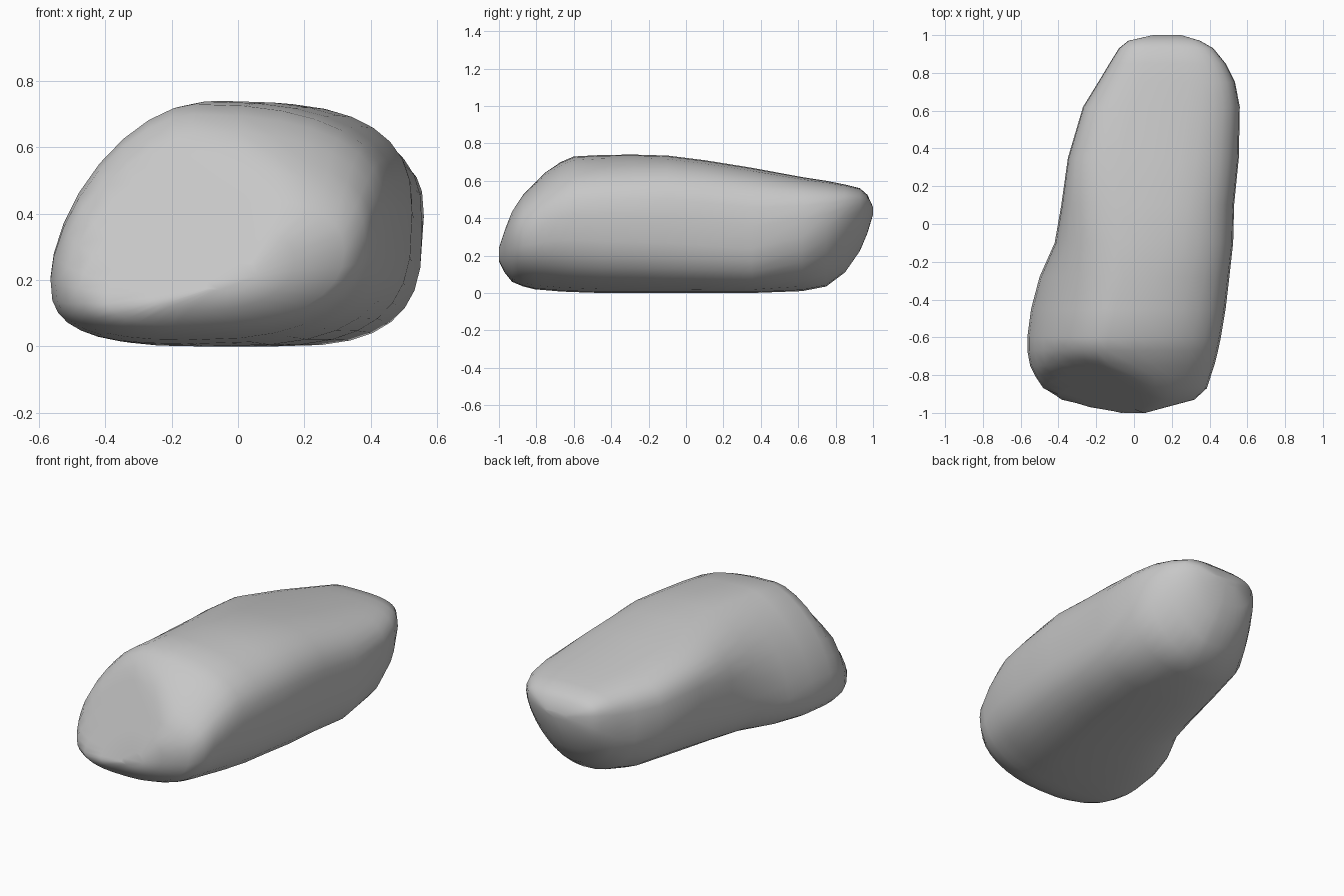
import bpy, bmesh, math
from mathutils import Vector

cube = bpy.data.objects.get("Cube")
if cube:
    bpy.data.objects.remove(cube, do_unlink=True)

# Plain grey stone
stone = bpy.data.materials.new("stone_grey")
stone.use_nodes = True
stone.diffuse_color = (0.57, 0.57, 0.57, 1)
stone.node_tree.nodes["Principled BSDF"].inputs["Base Color"].default_value = stone.diffuse_color

# Cross-sections along the boulder: y, x low, x high, z low, z high
SECTIONS = [
    (-1, -.1, .06, .17, .26),
    (-.97, -.27, .17, .11, .37),
    (-.93, -.4, .32, .06, .46),
    (-.87, -.48, .385, .035, .54),
    (-.81, -.52, .405, .02, .595),
    (-.75, -.55, .425, .015, .65),
    (-.67, -.565, .445, .008, .7),
    (-.6, -.565, .46, .005, .73),
    (-.45, -.545, .485, 0, .738),
    (-.28, -.5, .505, 0, .74),
    (-.1, -.42, .525, 0, .735),
    (.1, -.385, .53, 0, .71),
    (.35, -.35, .555, 0, .67),
    (.62, -.27, .56, .01, .62),
    (.75, -.19, .535, .035, .6),
    (.85, -.13, .485, .11, .58),
    (.93, -.08, .42, .225, .56),
    (.97, -.03, .35, .32, .525),
    (1, .1, .25, .42, .46),
]
STEPS = 32


def mix(a, b, t):
    return a + (b - a) * t


def ramp(y, start, end):
    return min(1, max(0, (y - start) / (end - start)))


def ring_point(section, angle):
    """Point on a rounded outline whose four quarters have their own fullness."""
    y, x0, x1, z0, z1 = section
    t = ramp(y, -.6, .4)
    nose = 1 - ramp(y, -1, -.55)
    tail = ramp(y, .4, .85)
    ridge = ramp(y, -.35, .35)
    c, s = math.cos(angle), math.sin(angle)
    right, upper = c > 0, s > 0
    mid_x = mix(x0, x1, mix(.42, .5, t))
    # The left flank bulges low at the front, both flanks high at the back
    if right:
        mid_z = mix(z0, z1, mix(.57, .53, t) + .2 * tail)
    else:
        mid_z = mix(z0, z1, mix(.28, .6, ridge))
    if upper:
        power = mix(2.4, 2.9, t) if right else mix(1.65, 3.4, ridge)
    else:
        power = 3 - nose - 1.4 * tail if right else mix(2.9, 2.3, t)
    reach_x = (x1 if right else x0) - mid_x
    reach_z = (z1 if upper else z0) - mid_z
    return Vector((mid_x + reach_x * abs(c) ** (2 / power), y,
                   mid_z + reach_z * abs(s) ** (2 / power)))


# Loft the boulder body
bm = bmesh.new()
rings = [[bm.verts.new(ring_point(sec, math.tau * i / STEPS)) for i in range(STEPS)]
         for sec in SECTIONS]
for a, b in zip(rings, rings[1:]):
    for i in range(STEPS):
        j = (i + 1) % STEPS
        bm.faces.new((a[i], a[j], b[j], b[i]))
for ring in (rings[0], rings[-1]):
    bm.faces.new(ring)

# Flatten the slanted break on the front
origin = Vector((-.35, -.65, .68))
normal = Vector((-.063, -.203, .105)).normalized()
for v in bm.verts:
    depth = (v.co - origin).dot(normal)
    if depth > 0:
        v.co -= normal * depth

bmesh.ops.recalc_face_normals(bm, faces=bm.faces)
mesh = bpy.data.meshes.new("boulder")
bm.to_mesh(mesh)
bm.free()
mesh.materials.append(stone)
boulder = bpy.data.objects.new("boulder", mesh)
bpy.context.collection.objects.link(boulder)
bpy.context.view_layer.objects.active = boulder
boulder.select_set(True)
bpy.ops.object.shade_smooth_by_angle(angle=math.radians(50))
